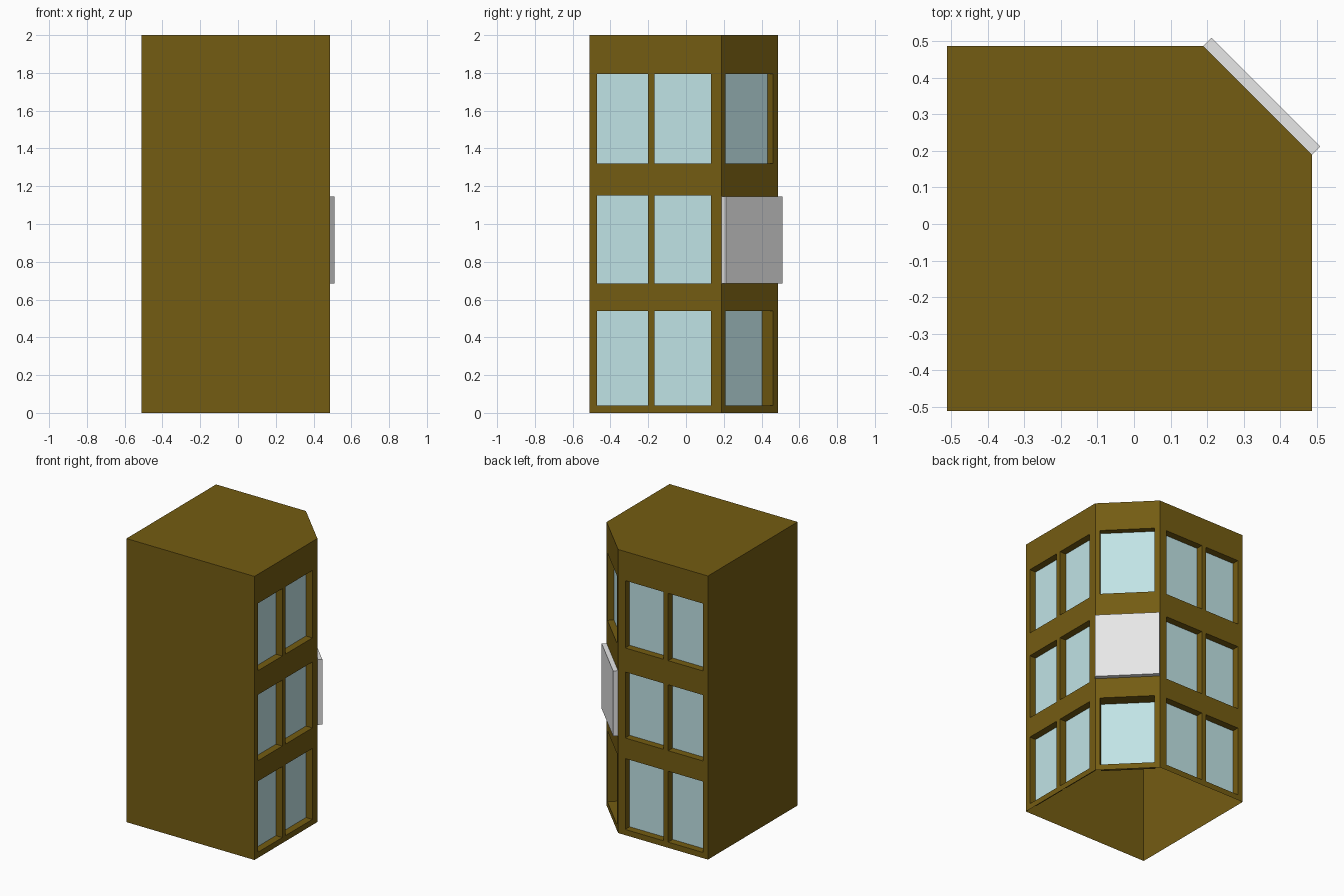
import bpy, bmesh
from mathutils import Vector

cube = bpy.data.objects.get("Cube")
if cube:
    bpy.data.objects.remove(cube, do_unlink=True)

HEIGHT = 2.0
LOW, HIGH, CUT = -0.512, 0.487, 0.189
UP = Vector((0, 0, 1))
FLOORS = [(0.04, 0.54), (0.685, 1.15), (1.32, 1.795)]
DEPTH = 0.05


def material(name, color):
    mat = bpy.data.materials.new(name)
    mat.use_nodes = True
    mat.diffuse_color = (*color, 1)
    bsdf = mat.node_tree.nodes["Principled BSDF"]
    bsdf.inputs["Base Color"].default_value = (*color, 1)
    bsdf.inputs["Roughness"].default_value = 0.8
    return mat


def finish(bm, name, mat):
    bmesh.ops.remove_doubles(bm, verts=bm.verts, dist=1e-5)
    mesh = bpy.data.meshes.new(name)
    bm.to_mesh(mesh)
    bm.free()
    mesh.materials.append(mat)
    obj = bpy.data.objects.new(name, mesh)
    bpy.context.collection.objects.link(obj)
    return obj


def face(bm, points):
    return bm.faces.new([bm.verts.new(p) for p in points])


def wall(start, end, columns=(), rows=None):
    """Wall strip from start to end; rows maps a floor's z range to its recess depth."""
    rows = rows or {}
    along = (end - start).normalized()
    inward = UP.cross(along)
    us = sorted({0, (end - start).length, *[u for c in columns for u in c]})
    zs = sorted({0, HEIGHT, *[z for f in rows for z in f]})
    for u0, u1 in zip(us, us[1:]):
        for z0, z1 in zip(zs, zs[1:]):
            outer = [start + along * u + UP * z
                     for u, z in ((u0, z0), (u1, z0), (u1, z1), (u0, z1))]
            if (u0, u1) in columns and (z0, z1) in rows:
                inner = [p + inward * rows[z0, z1] for p in outer]
                for i in range(4):
                    j = (i + 1) % 4
                    face(shell, [outer[i], outer[j], inner[j], inner[i]])
                face(glass, inner)
            else:
                face(shell, outer)


brown = material("brown wall", (0.175, 0.107, 0.006))
pale_blue = material("pale blue glass", (0.53, 0.77, 0.79))
light_grey = material("light grey panel", (0.8, 0.8, 0.8))

shell, glass = bmesh.new(), bmesh.new()
corners = [Vector((x, y, 0)) for x, y in
           ((LOW, LOW), (HIGH, LOW), (HIGH, CUT), (CUT, HIGH), (LOW, HIGH))]
front_left, front_right, side_end, back_end, back_left = corners

# Plain walls and roof; the underside stays open
wall(front_left, front_right)
wall(back_left, front_left)
face(shell, [p + UP * HEIGHT for p in corners])

# Side and back walls, mirrored about the corner
columns = [(0.04, 0.31), (0.345, 0.645)]
length = CUT - LOW
every_floor = {f: DEPTH for f in FLOORS}
wall(front_right, side_end, columns, every_floor)
wall(back_end, back_left, [(length - b, length - a) for a, b in columns], every_floor)

# Angled corner wall with a deep ground-floor recess
wall(side_end, back_end, [(0.03, 0.385)], {FLOORS[0]: 0.085, FLOORS[2]: 0.042})

finish(shell, "building_walls", brown)
finish(glass, "window_glass", pale_blue)

# Flat panel on the angled corner
panel = bmesh.new()
out = Vector((1, 1, 0)).normalized() * 0.032
base = [side_end, side_end + out, back_end + out, back_end]
bottom = face(panel, [p + UP * 0.685 for p in base])
top = bmesh.ops.extrude_face_region(panel, geom=[bottom], use_keep_orig=True)
bmesh.ops.translate(panel, vec=UP * 0.46,
                    verts=[v for v in top["geom"] if isinstance(v, bmesh.types.BMVert)])
bmesh.ops.recalc_face_normals(panel, faces=panel.faces)
finish(panel, "corner_panel", light_grey)
